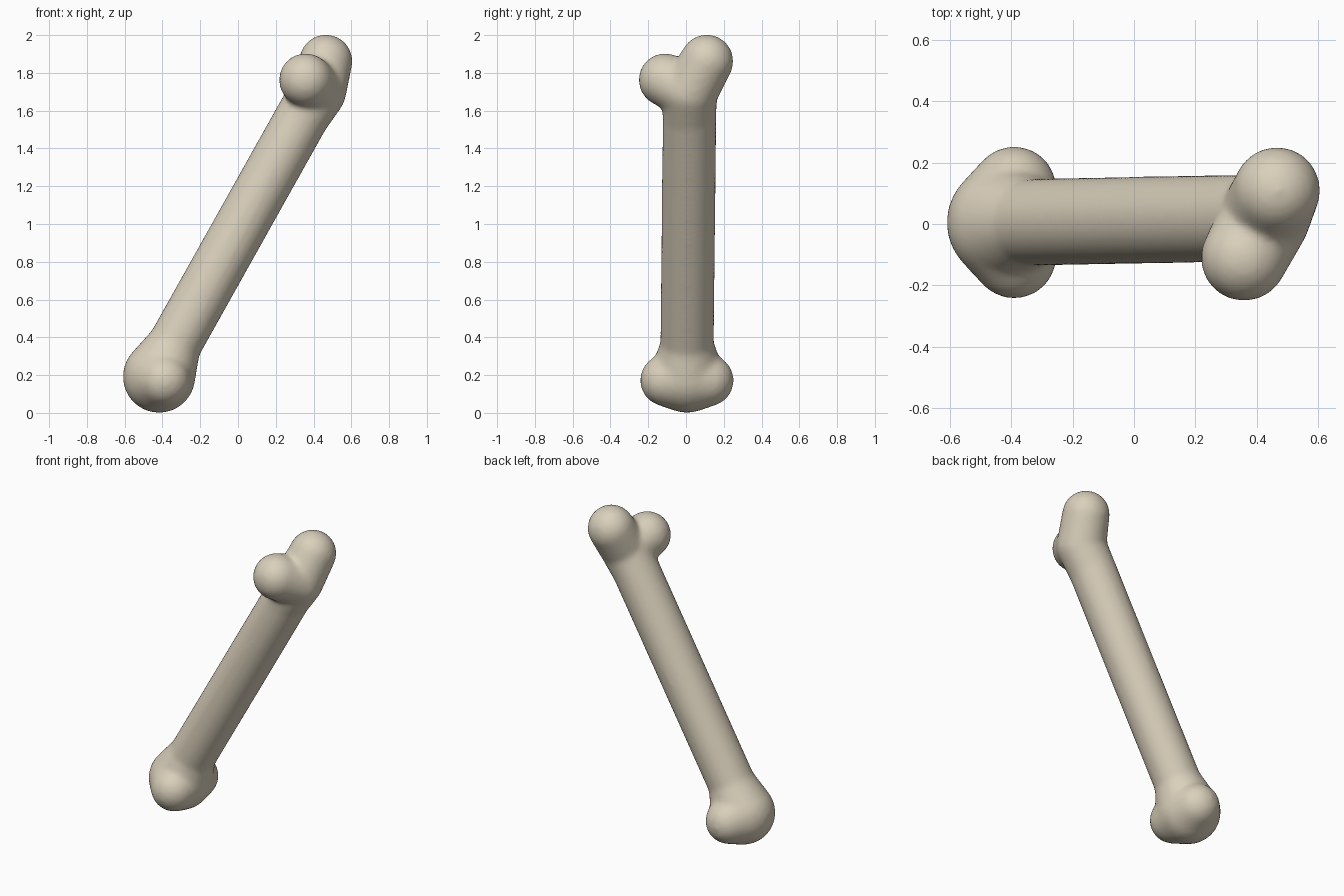
import bpy, bmesh
from mathutils import Vector, Matrix

if "Cube" in bpy.data.objects:
    bpy.data.objects.remove(bpy.data.objects["Cube"])

bone_mat = bpy.data.materials.new("bone_ivory")
bone_mat.diffuse_color = (0.70, 0.63, 0.50, 1)
bone_mat.use_nodes = True
bone_mat.node_tree.nodes["Principled BSDF"].inputs["Base Color"].default_value = bone_mat.diffuse_color


def hull(bm_out, balls):
    """Add the convex skin around a few balls (centre, radius)."""
    bm = bmesh.new()
    for centre, radius in balls:
        bmesh.ops.create_icosphere(bm, subdivisions=4, radius=radius,
                                   matrix=Matrix.Translation(centre))
    res = bmesh.ops.convex_hull(bm, input=bm.verts[:])
    junk = {g for g in res["geom_interior"] + res["geom_unused"]
            if isinstance(g, bmesh.types.BMVert)}
    bmesh.ops.delete(bm, geom=list(junk), context='VERTS')
    bmesh.ops.recalc_face_normals(bm, faces=bm.faces[:])
    tmp = bpy.data.meshes.new("tmp")
    bm.to_mesh(tmp)
    bm.free()
    bm_out.from_mesh(tmp)
    bpy.data.meshes.remove(tmp)


bm = bmesh.new()

# Shaft
low, high = Vector((-0.37, 0.005, 0.30)), Vector((0.40, 0.02, 1.675))
hull(bm, [(low, 0.142), (high, 0.142)])

# Lower end: a broad knob with two side lobes, flaring out of the shaft
knob = ((-0.418, 0.005, 0.192), 0.192)
lobes = [((-0.39, 0.115, 0.172), 0.138), ((-0.39, -0.105, 0.172), 0.138)]
hull(bm, [knob] + lobes)
hull(bm, [knob, ((-0.335, 0.006, 0.365), 0.138)])

# Upper end: two round knuckles growing from a shared neck
neck = ((0.425, 0.02, 1.70), 0.148)
back_knuckle = ((0.465, 0.11, 1.862), 0.141)
front_knuckle = ((0.358, -0.11, 1.763), 0.141)
for knuckle in (back_knuckle, front_knuckle):
    hull(bm, [neck, knuckle])
hull(bm, [neck, ((0.335, 0.017, 1.56), 0.141)])

mesh = bpy.data.meshes.new("bone")
bm.to_mesh(mesh)
bm.free()
bone = bpy.data.objects.new("bone", mesh)
bpy.context.collection.objects.link(bone)
mesh.materials.append(bone_mat)

# Fuse the parts and soften the joints
fuse = bone.modifiers.new("fuse", 'REMESH')
fuse.mode = 'VOXEL'
fuse.voxel_size = 0.014
fuse.use_smooth_shade = True
soften = bone.modifiers.new("soften", 'SMOOTH')
soften.factor = 0.5
soften.iterations = 14
